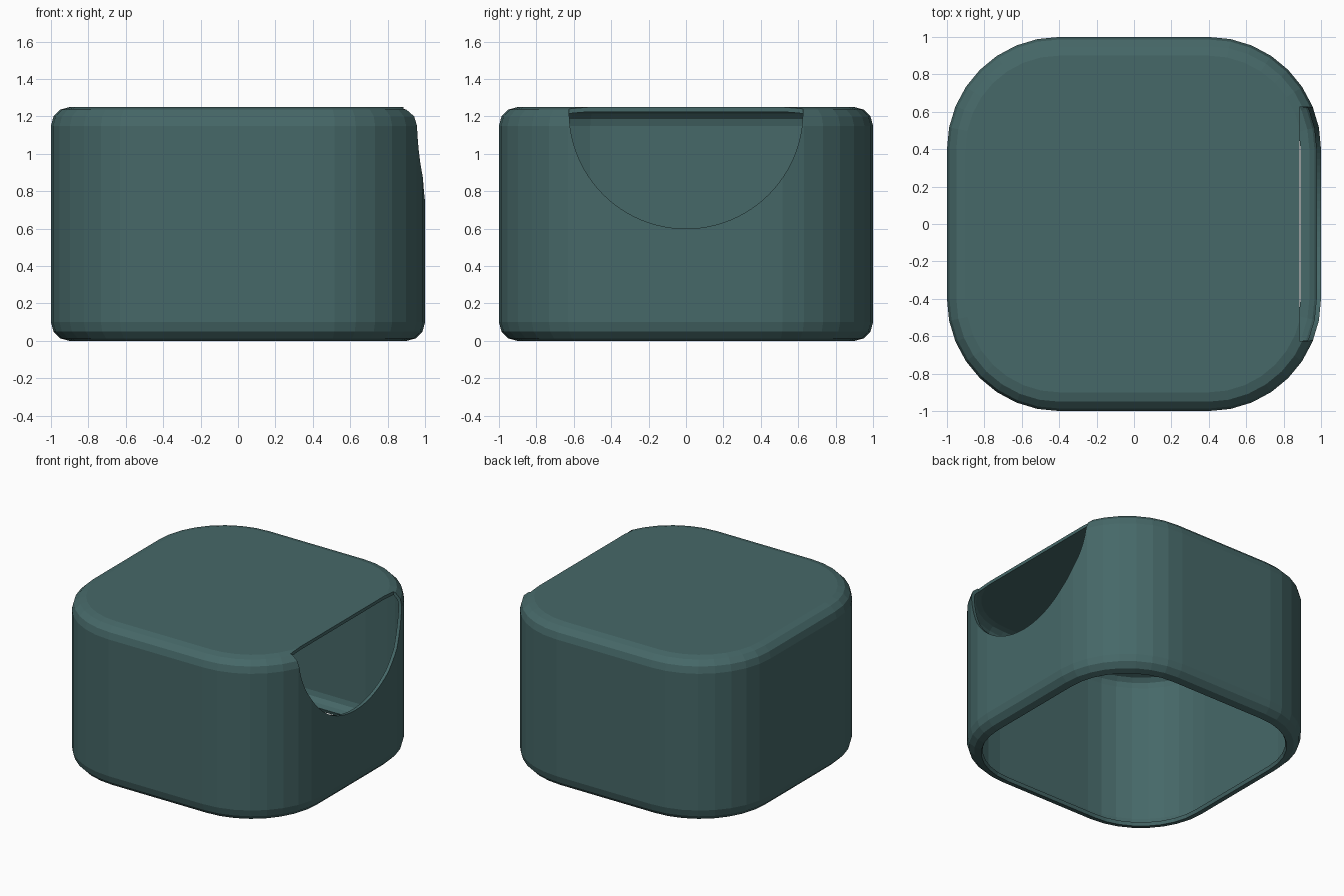
import bpy
import bmesh
from math import sin, cos, pi, radians

cube = bpy.data.objects.get("Cube")
if cube:
    bpy.data.objects.remove(cube, do_unlink=True)

HEIGHT = 1.25
CORNER = 0.6      # plan corner radius
EDGE = 0.1        # rounded top and bottom edges
WALL = 0.025
CORNER_STEPS = 8
EDGE_STEPS = 3

teal = bpy.data.materials.new("dark_teal")
teal.use_nodes = True
colour = (0.061, 0.138, 0.138, 1)
teal.diffuse_color = colour
teal.node_tree.nodes["Principled BSDF"].inputs["Base Color"].default_value = colour


def make_object(name, bm):
    bmesh.ops.recalc_face_normals(bm, faces=bm.faces[:])
    mesh = bpy.data.meshes.new(name)
    bm.to_mesh(mesh)
    bm.free()
    mesh.materials.append(teal)
    obj = bpy.data.objects.new(name, mesh)
    bpy.context.collection.objects.link(obj)
    return obj


def ring(bm, inset, z):
    """Rounded square, offset inwards from the outer footprint."""
    centre, radius = 1 - CORNER, CORNER - inset
    verts = []
    for quarter in range(4):
        mid = radians(45 + 90 * quarter)
        cx = centre if cos(mid) > 0 else -centre
        cy = centre if sin(mid) > 0 else -centre
        for i in range(CORNER_STEPS + 1):
            a = (quarter + i / CORNER_STEPS) * pi / 2
            verts.append(bm.verts.new((cx + radius * cos(a), cy + radius * sin(a), z)))
    return verts


def skin_profile(offset):
    """Section of one skin, from the bottom opening up to the flat top."""
    r = EDGE - offset
    arc = [i / EDGE_STEPS * pi / 2 for i in range(EDGE_STEPS + 1)]
    low = [(EDGE - r * sin(a), EDGE - r * cos(a)) for a in arc]
    high = [(EDGE - r * cos(a), HEIGHT - EDGE + r * sin(a)) for a in arc]
    return low + high


# Thin shell, open underneath
bm = bmesh.new()
skins = [[ring(bm, *p) for p in skin_profile(offset)] for offset in (0, WALL)]
# Widen the inner lip slightly past the outer one
for v in skins[1][0]:
    v.co.x *= 0.99
    v.co.y *= 0.99


def bridge(a, b):
    n = len(a)
    for i in range(n):
        j = (i + 1) % n
        bm.faces.new((a[i], a[j], b[j], b[i]))


for skin in skins:
    for a, b in zip(skin, skin[1:]):
        bridge(a, b)
    bm.faces.new(skin[-1])
bridge(skins[0][0], skins[1][0])
shell = make_object("box_shell", bm)

# Half-round finger opening in the left wall
bm = bmesh.new()
near, far = [[bm.verts.new((x, 0.625 * cos(2 * pi * i / 96),
                            HEIGHT - WALL + 0.625 * sin(2 * pi * i / 96)))
              for i in range(96)] for x in (0.885, 1.2)]
bridge(near, far)
bm.faces.new(near)
bm.faces.new(far)
cutter = make_object("finger_opening_cutter", bm)
cutter.hide_render = True

cut = shell.modifiers.new("finger_opening", "BOOLEAN")
cut.operation = "DIFFERENCE"
cut.solver = "EXACT"
cut.object = cutter
bpy.context.view_layer.objects.active = shell
shell.select_set(True)
bpy.ops.object.modifier_apply(modifier=cut.name)
bpy.data.objects.remove(cutter, do_unlink=True)
